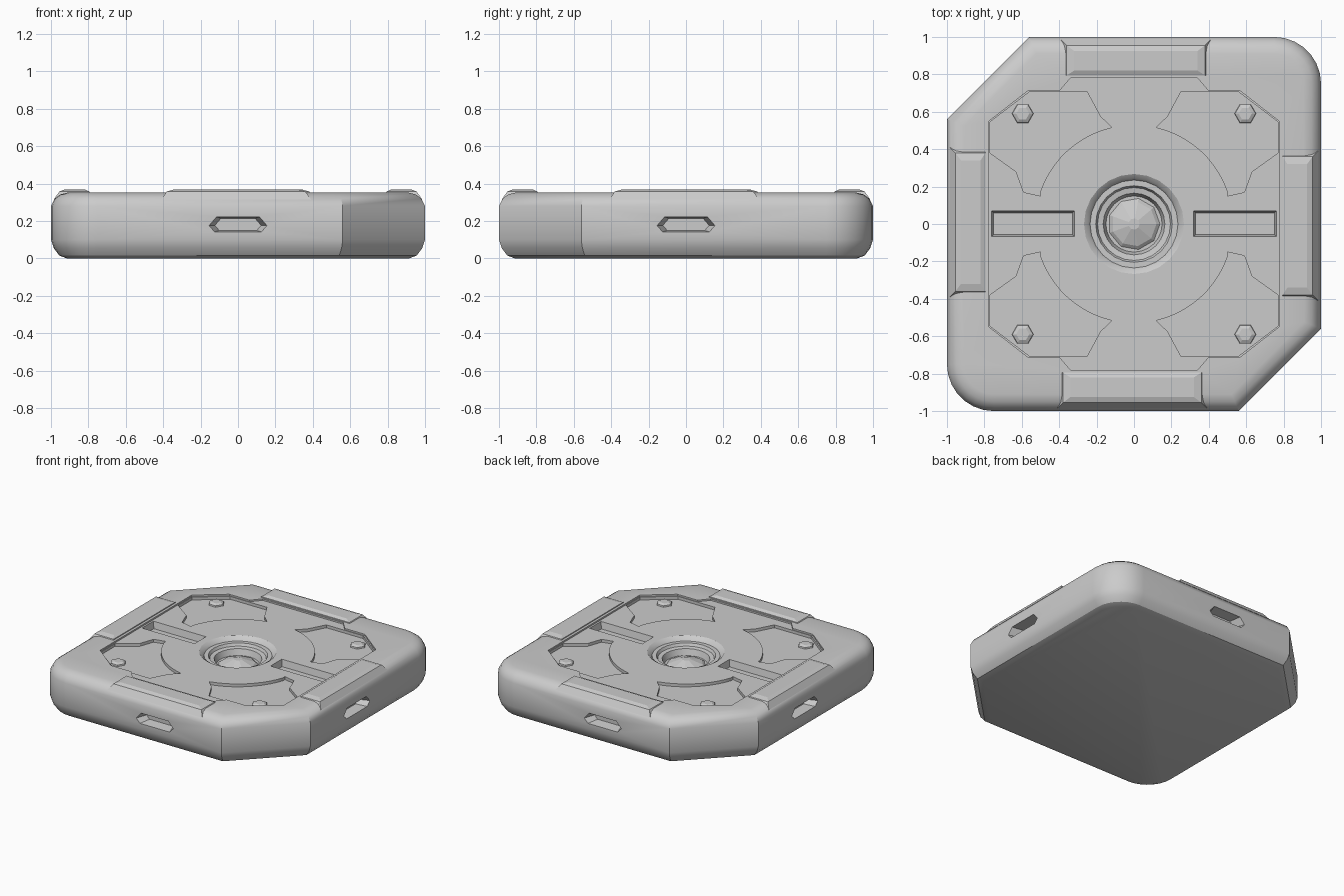
import bpy, bmesh
from math import sin, cos, radians, pi

if "Cube" in bpy.data.objects:
    bpy.data.objects.remove(bpy.data.objects["Cube"])


def loft(name, loops):
    """Closed solid through loops of equal point count, listed bottom to top."""
    bm = bmesh.new()
    rings = [[bm.verts.new(p) for p in loop] for loop in loops]
    n = len(rings[0])
    for a, b in zip(rings, rings[1:]):
        for i in range(n):
            j = (i + 1) % n
            bm.faces.new((a[i], a[j], b[j], b[i]))
    bm.faces.new(rings[0][::-1])
    bm.faces.new(rings[-1])
    bmesh.ops.recalc_face_normals(bm, faces=bm.faces)
    me = bpy.data.meshes.new(name)
    bm.to_mesh(me)
    bm.free()
    ob = bpy.data.objects.new(name, me)
    bpy.context.collection.objects.link(ob)
    return ob


def flat(pts, z):
    return [(x, y, z) for x, y in pts]


def arc(cx, cy, r, a0, a1, n):
    angs = [radians(a0 + (a1 - a0) * i / n) for i in range(n + 1)]
    return [(cx + r * cos(a), cy + r * sin(a)) for a in angs]


def lathe(name, profile, n):
    return loft(name, [flat(arc(0, 0, r, 0, 360, n)[:-1], z) for r, z in profile])


def rect(x0, x1, y0, y1):
    return [(x0, y0), (x1, y0), (x1, y1), (x0, y1)]


def select(ob):
    bpy.ops.object.select_all(action='DESELECT')
    ob.select_set(True)
    bpy.context.view_layer.objects.active = ob


def cut(target, cutter):
    m = target.modifiers.new("cut", 'BOOLEAN')
    m.operation, m.solver, m.object = 'DIFFERENCE', 'EXACT', cutter
    select(target)
    bpy.ops.object.modifier_apply(modifier=m.name)
    bpy.data.objects.remove(cutter, do_unlink=True)


def outline(d):
    """Slab outline inset by d: two round and two clipped corners."""
    e, c = 1 - d, 0.56 - 0.414 * d
    half = [(e, -c)] + arc(0.75, 0.75, 0.25 - d, 0, 90, 7) + [(-c, e)]
    return half + [(-x, -y) for x, y in half]


# Slab with softened top and bottom edges
slab = loft("floor_tile", [flat(outline(d), z) for d, z in
            [(0.085, 0), (0.045, 0.015), (0.015, 0.055), (0, 0.10),
             (0, 0.28), (0.02, 0.32), (0.05, 0.342), (0.09, 0.352)]])

# Shallow central panel inside the rim
quarter = [(0.775, 0.55), (0.57, 0.71), (0.40, 0.71), (0.34, 0.78)]
top_half = quarter + [(-x, y) for x, y in quarter[::-1]]
panel = top_half + [(-x, -y) for x, y in top_half]
cut(slab, loft("panel_cutter", [flat(panel, 0.34), flat(panel, 0.5)]))

# Four corner pockets around the central disc
pocket = ([(0.77, 0.38), (0.63, 0.28), (0.59, 0.17), (0.50, 0.15)]
          + arc(0, 0, 0.53, 19, 77, 10)
          + [(0.18, 0.575), (0.25, 0.705), (0.56, 0.705), (0.77, 0.545)])
for sx in (1, -1):
    for sy in (1, -1):
        pts = [(x * sx, y * sy) for x, y in pocket]
        cut(slab, loft("pocket_cutter", [flat(pts, 0.318), flat(pts, 0.5)]))

# Long slots either side of the hub
for s in (1, -1):
    cut(slab, loft("slot_cutter", [
        flat([(x * s, y) for x, y in rect(0.33, 0.75, -0.055, 0.06)], 0.29),
        flat([(x * s, y) for x, y in rect(0.315, 0.765, -0.07, 0.075)], 0.36)]))

# Stepped round socket in the middle
cut(slab, lathe("socket_cutter", [(0.15, 0.24), (0.165, 0.285), (0.195, 0.29),
                                  (0.205, 0.31), (0.235, 0.31), (0.245, 0.325),
                                  (0.275, 0.345), (0.275, 0.5)], 24))

# Elongated six-sided recess in each side wall
hexagon = [(-0.155, 0.175), (-0.125, 0.142), (0.125, 0.142),
           (0.155, 0.175), (0.115, 0.222), (-0.115, 0.222)]
for k in range(4):
    c, s = round(cos(k * pi / 2)), round(sin(k * pi / 2))
    loops = []
    for y, f in [(-0.92, 0.8), (-1.0, 1.0), (-1.1, 1.0)]:
        pts = [(u * f, y, 0.18 + (z - 0.18) * f) for u, z in hexagon]
        loops.append([(x * c - yy * s, x * s + yy * c, z) for x, yy, z in pts])
    cut(slab, loft("side_recess_cutter", loops))

# Faceted dome in the socket
dome = lathe("socket_dome", [(0.145, 0.235), (0.12, 0.255), (0.03, 0.285)], 9)

# Raised pad along the middle of each rim side
for k in range(4):
    c, s = round(cos(k * pi / 2)), round(sin(k * pi / 2))
    levels = [(rect(0.785, 0.985, -0.41, 0.39), 0.315),
              (rect(0.795, 0.955, -0.38, 0.36), 0.358),
              (rect(0.82, 0.925, -0.34, 0.32), 0.369)]
    loft("rim_pad", [flat([(x * c - y * s, x * s + y * c) for x, y in p], z)
                     for p, z in levels])

# Small bolt heads in the pockets
for sx in (1, -1):
    for sy in (1, -1):
        loft("bolt_head", [flat(arc(0.595 * sx, 0.59 * sy, r, 0, 360, 6)[:-1], z)
                           for r, z in [(0.06, 0.31), (0.055, 0.328), (0.035, 0.338)]])

# Soft shading on the slab's rounded edges
select(slab)
bpy.ops.object.shade_smooth_by_angle(angle=radians(30))
